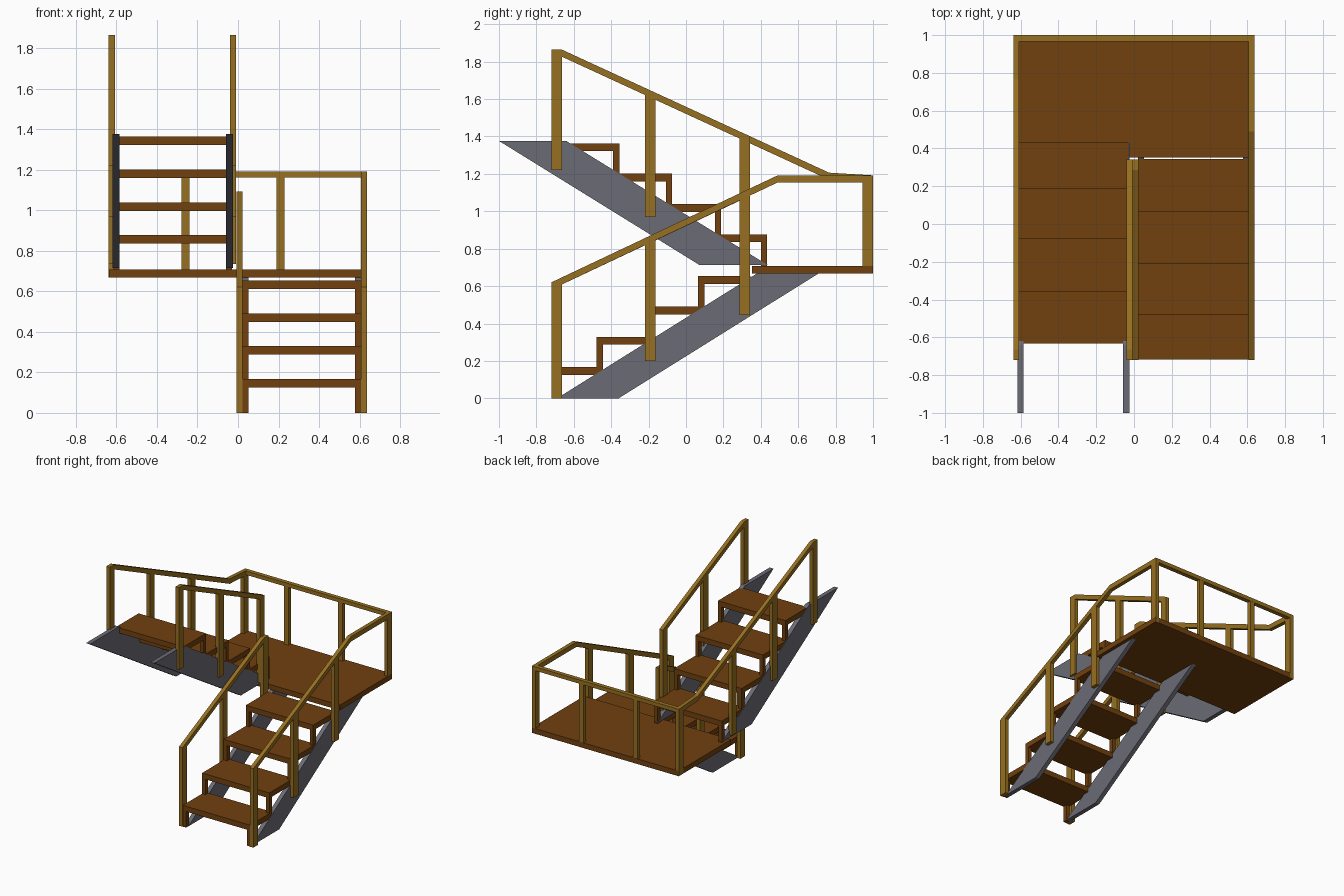
import bpy, bmesh

if "Cube" in bpy.data.objects:
    bpy.data.objects.remove(bpy.data.objects["Cube"])


def material(name, rgb):
    m = bpy.data.materials.new(name)
    m.diffuse_color = (*rgb, 1)
    m.use_nodes = True
    m.node_tree.nodes["Principled BSDF"].inputs["Base Color"].default_value = m.diffuse_color
    return m


WOOD = material("brown wood", (0.165, 0.052, 0.0045))
GOLD = material("golden rail wood", (0.31, 0.16, 0.015))
STEEL = material("grey steel", (0.147, 0.147, 0.18))


def profile(name, pts, x0, x1, mat):
    """Extrude a (y, z) outline from x0 to x1."""
    bm = bmesh.new()
    face = bm.faces.new([bm.verts.new((x0, y, z)) for y, z in pts])
    ext = bmesh.ops.extrude_face_region(bm, geom=[face])["geom"]
    bmesh.ops.translate(bm, vec=(x1 - x0, 0, 0),
                        verts=[v for v in ext if isinstance(v, bmesh.types.BMVert)])
    bmesh.ops.recalc_face_normals(bm, faces=bm.faces)
    me = bpy.data.meshes.new(name)
    bm.to_mesh(me)
    bm.free()
    me.materials.append(mat)
    ob = bpy.data.objects.new(name, me)
    bpy.context.collection.objects.link(ob)
    return ob


def box(name, x0, x1, y0, y1, z0, z1, mat):
    return profile(name, [(y0, z0), (y1, z0), (y1, z1), (y0, z1)], x0, x1, mat)


def rail(name, top, x0, x1, t=0.038):
    """Handrail following a top line of (y, z) points."""
    return profile(name, top + [(y, z - t) for y, z in reversed(top)], x0, x1, GOLD)


def flight(name, xa, xb, fronts, tops, base, direction):
    """Treads with small riser brackets at both sides."""
    e, t, b = 0.003, 0.042, 0.034
    below = base
    for i, top in enumerate(tops):
        y0 = fronts[i]
        last = i == len(tops) - 1
        y1 = fronts[i + 1] + (0 if last else direction * b)
        box(f"{name}_tread_{i+1}", xa + e, xb - e, min(y0, y1), max(y0, y1), top - t, top, WOOD)
        yb = y0 + direction * b
        for x0, x1 in ((xa + e, xa + 0.032), (xb - 0.032, xb - e)):
            box(f"{name}_riser_bracket", x0, x1, min(y0, yb), max(y0, yb), below, top - t, WOOD)
        below = top


# Landing platform
box("landing", -0.637, 0.637, 0.352, 1.0, 0.667, 0.708, WOOD)

# Lower flight, climbing to the back
flight("lower", 0.02, 0.61, [-0.717, -0.478, -0.21, 0.064, 0.345],
       [0.167, 0.329, 0.491, 0.653], 0.0, 1)
# Upper flight, climbing to the front
flight("upper", -0.617, -0.026, [0.434, 0.188, -0.074, -0.355, -0.632],
       [0.877, 1.039, 1.201, 1.363], 0.708, -1)

# Slanted stringers
for x in (0.02, 0.577):
    profile("lower_stringer", [(-0.69, 0), (-0.36, 0), (0.71, 0.668), (0.38, 0.668)],
            x, x + 0.033, STEEL)
for x in (-0.618, -0.059):
    profile("upper_stringer", [(-1, 1.376), (-0.64, 1.376), (0.435, 0.714), (0.07, 0.714)],
            x, x + 0.034, STEEL)


def low(y):
    return 0.62 + 0.471 * (y + 0.72)


def high(y):
    return 1.865 - 0.4605 * (y + 0.665)


# Posts beside each flight, tops cut to the rail slope
post_y = (-0.72, -0.22, 0.285)
for x in (-0.007, 0.607):
    for y, z in zip(post_y, (0, 0.2, 0.445)):
        y2 = y + 0.057
        end = low(y) if (x < 0 and y > 0) else low(y2) - 0.012
        profile("lower_post", [(y, z), (y2, z), (y2, end), (y, low(y) - 0.004)],
                x, x + 0.03, GOLD)
for x in (-0.638, -0.039):
    for y, z in zip(post_y, (1.22, 0.97, 0.735)):
        y2 = y + 0.057
        zt = min(high(y), 1.865)
        profile("upper_post", [(y, z), (y2, z), (y2, high(y2) - 0.003), (y, zt - 0.003)],
                x, x + 0.03, GOLD)

# Handrails of the lower flight
rail("lower_inner_rail", [(-0.72, low(-0.72)), (0.285, low(0.285)), (0.342, low(0.285))], -0.007, 0.023)
rail("lower_outer_rail", [(-0.72, low(-0.72)), (0.49, 1.192), (1.0, 1.192)], 0.607, 0.637)
# Handrails of the upper flight
rail("upper_inner_rail", [(-0.72, 1.865), (-0.665, 1.865), (0.342, high(0.342))], -0.039, -0.009)
rail("upper_outer_rail", [(-0.72, 1.865), (-0.665, 1.865), (0.765, high(0.765)), (1.0, 1.192)],
     -0.638, -0.608)

# Landing guard at the back
box("back_rail", -0.61, 0.61, 0.967, 1.0, 1.162, 1.192, GOLD)
for x in (-0.638, 0.607):
    box("corner_post", x, x + 0.03, 0.945, 1.0, 0.667, 1.185, GOLD)
for x in (-0.28, 0.19):
    box("back_post", x, x + 0.04, 0.968, 0.999, 0.7, 1.165, GOLD)
